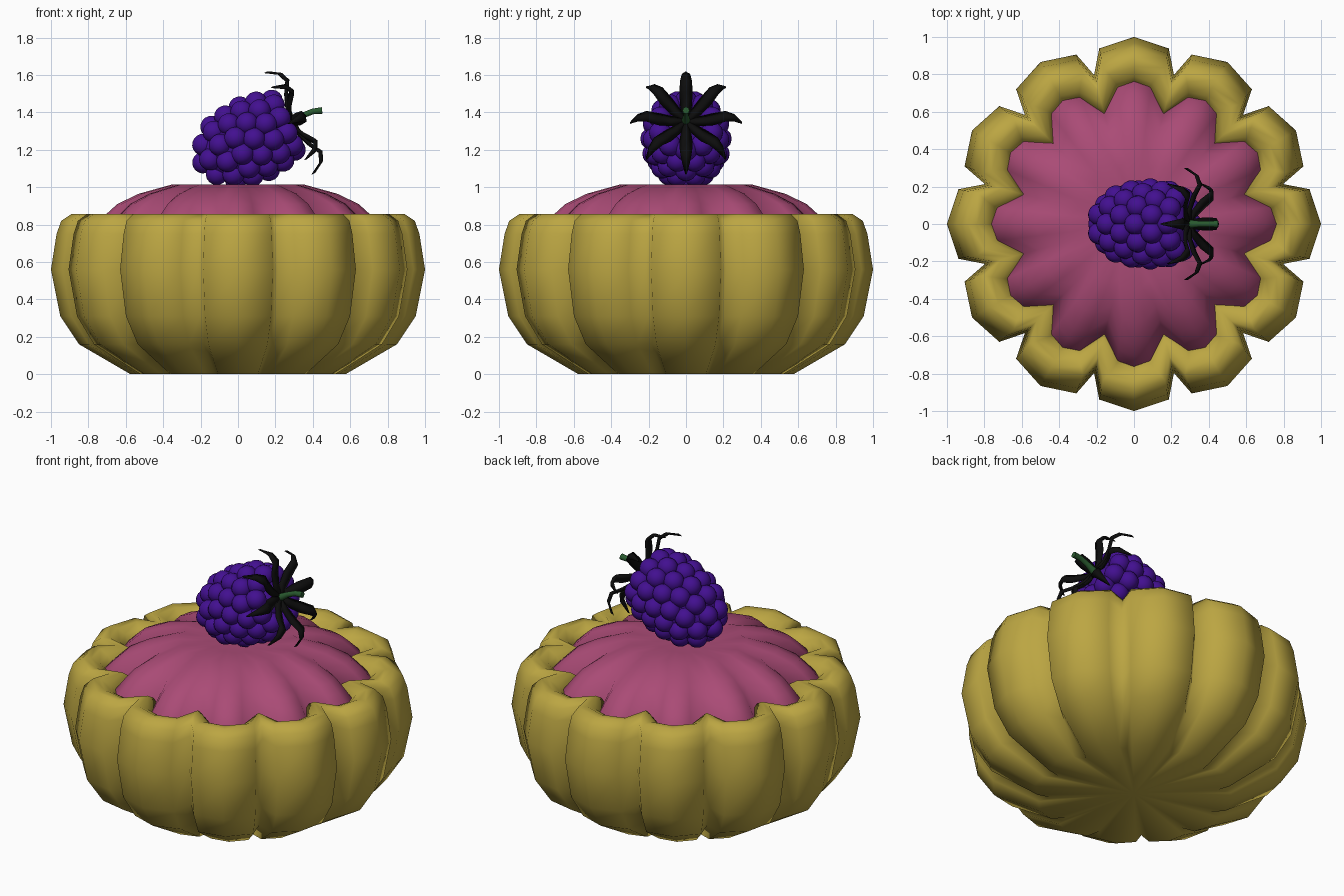
import bpy, bmesh
from math import sin, cos, pi, radians
from mathutils import Matrix, Vector

cube = bpy.data.objects.get("Cube")
if cube:
    bpy.data.objects.remove(cube)


def material(name, rgb):
    m = bpy.data.materials.new(name)
    m.use_nodes = True
    m.diffuse_color = (*rgb, 1)
    m.node_tree.nodes["Principled BSDF"].inputs["Base Color"].default_value = (*rgb, 1)
    return m


PASTRY = material("golden pastry", (0.50, 0.38, 0.055))
FILLING = material("pink filling", (0.40, 0.07, 0.18))
PURPLE = material("berry purple", (0.055, 0.005, 0.28))
BLACK = material("sepal black", (0.004, 0.004, 0.004))
GREEN = material("stem green", (0.022, 0.10, 0.028))


def finish(bm, name, mat, matrix=None):
    bmesh.ops.recalc_face_normals(bm, faces=bm.faces[:])
    for f in bm.faces:
        f.smooth = True
    mesh = bpy.data.meshes.new(name)
    bm.to_mesh(mesh)
    bm.free()
    mesh.materials.append(mat)
    ob = bpy.data.objects.new(name, mesh)
    bpy.context.collection.objects.link(ob)
    if matrix:
        ob.matrix_world = matrix
    return ob


LOBES = 12


def fluted_ring(bm, r, z, shoulder_angle, shoulder, valley):
    """One ring of twelve lobes: tip, shoulder, valley, shoulder."""
    ring = []
    for k in range(LOBES):
        base = 2 * pi * k / LOBES
        for deg, s in ((0, 1), (shoulder_angle, shoulder), (15, valley), (30 - shoulder_angle, shoulder)):
            a = base + radians(deg)
            ring.append(bm.verts.new((r * s * cos(a), r * s * sin(a), z)))
    return ring


def skin(bm, rings):
    n = len(rings[0])
    for a, b in zip(rings, rings[1:]):
        for i in range(n):
            j = (i + 1) % n
            bm.faces.new((a[i], a[j], b[j], b[i]))


def fan(bm, ring, z):
    c = bm.verts.new((0, 0, z))
    for i in range(len(ring)):
        bm.faces.new((ring[i - 1], ring[i], c))


# Pastry shell: outer wall, rounded rim and inner wall
outer = [(0.575, 0), (0.85, 0.16), (0.95, 0.31), (1.0, 0.56), (0.97, 0.75), (0.945, 0.82), (0.89, 0.857)]
inner = [(0.84, 0.855), (0.79, 0.83), (0.755, 0.79), (0.73, 0.70), (0.70, 0.55)]
bm = bmesh.new()
rings = [fluted_ring(bm, r, z, 11.2, 0.957, 0.825) for r, z in outer]
rings += [fluted_ring(bm, r, z, a, 0.965, 0.80)
          for (r, z), a in zip(inner, (9.5, 7.5, 6.2, 6, 6))]
skin(bm, rings)
fan(bm, rings[0], 0)
fan(bm, rings[-1], 0.55)
finish(bm, "pastry_shell", PASTRY)

# Domed fluted filling
dome = [(0.17, 1.0), (0.35, 1.015), (0.53, 0.965), (0.645, 0.91), (0.70, 0.86), (0.77, 0.79), (0.79, 0.70)]
bm = bmesh.new()
rings = [fluted_ring(bm, r, z, 7, 0.97, v)
         for (r, z), v in zip(dome, (0.92, 0.88, 0.85, 0.82, 0.81, 0.80, 0.80))]
skin(bm, rings)
fan(bm, rings[0], 1.0)
finish(bm, "filling_dome", FILLING)

# Berry: drupelets in staggered rings round a core, local z along its axis
tilt = Matrix.Rotation(radians(65), 4, "Y")
berry_frame = Matrix.Translation((-0.185, 0, 1.132)) @ tilt
bm = bmesh.new()
rows = [(0.0, 0.0, 1), (0.04, 0.10, 6), (0.12, 0.155, 10), (0.21, 0.18, 12),
        (0.30, 0.185, 12), (0.39, 0.178, 12), (0.47, 0.145, 10)]
for i, (t, r, count) in enumerate(rows):
    for k in range(count):
        a = 2 * pi * (k + 0.5 * (i % 2)) / count
        spot = Matrix.Translation((r * cos(a), r * sin(a), t))
        bmesh.ops.create_uvsphere(bm, u_segments=14, v_segments=9, radius=0.06, matrix=spot)
core = Matrix.Translation((0, 0, 0.25)) @ Matrix.Diagonal((0.19, 0.19, 0.27, 1))
bmesh.ops.create_uvsphere(bm, u_segments=24, v_segments=14, radius=1, matrix=core)
finish(bm, "berry", PURPLE, berry_frame)

# Sepals: eight thin curled leaves round the stem base
crown_frame = Matrix.Translation((0.28, 0, 1.345)) @ tilt
path = [(0.0, 0.015, 0.018), (0.08, 0.02, 0.03), (0.15, 0.045, 0.036),
        (0.21, 0.08, 0.032), (0.26, 0.06, 0.022), (0.30, -0.005, 0.005)]
bm = bmesh.new()
for k in range(8):
    spin = Matrix.Rotation(k * pi / 4, 3, "Z")
    sections = []
    for r, h, w in path:
        corners = ((r, w, h), (r, 0, h + 0.012), (r, -w, h), (r, 0, h - 0.012))
        sections.append([bm.verts.new(spin @ Vector(c)) for c in corners])
    skin(bm, sections)
    bm.faces.new(sections[0])
    bm.faces.new(sections[-1])
finish(bm, "sepals", BLACK, crown_frame)

# Stem
curve = bpy.data.curves.new("stem", "CURVE")
curve.dimensions = "3D"
curve.bevel_depth = 0.016
curve.bevel_resolution = 3
curve.use_fill_caps = True
spline = curve.splines.new("POLY")
points = [(0.26, 1.335, 1.7), (0.30, 1.355, 1.4), (0.35, 1.385, 1.0), (0.40, 1.405, 1.0), (0.45, 1.41, 1.15)]
spline.points.add(len(points) - 1)
for p, (x, z, r) in zip(spline.points, points):
    p.co = (x, 0, z, 1)
    p.radius = r
spline.use_smooth = True
curve.materials.append(GREEN)
bpy.context.collection.objects.link(bpy.data.objects.new("stem", curve))
